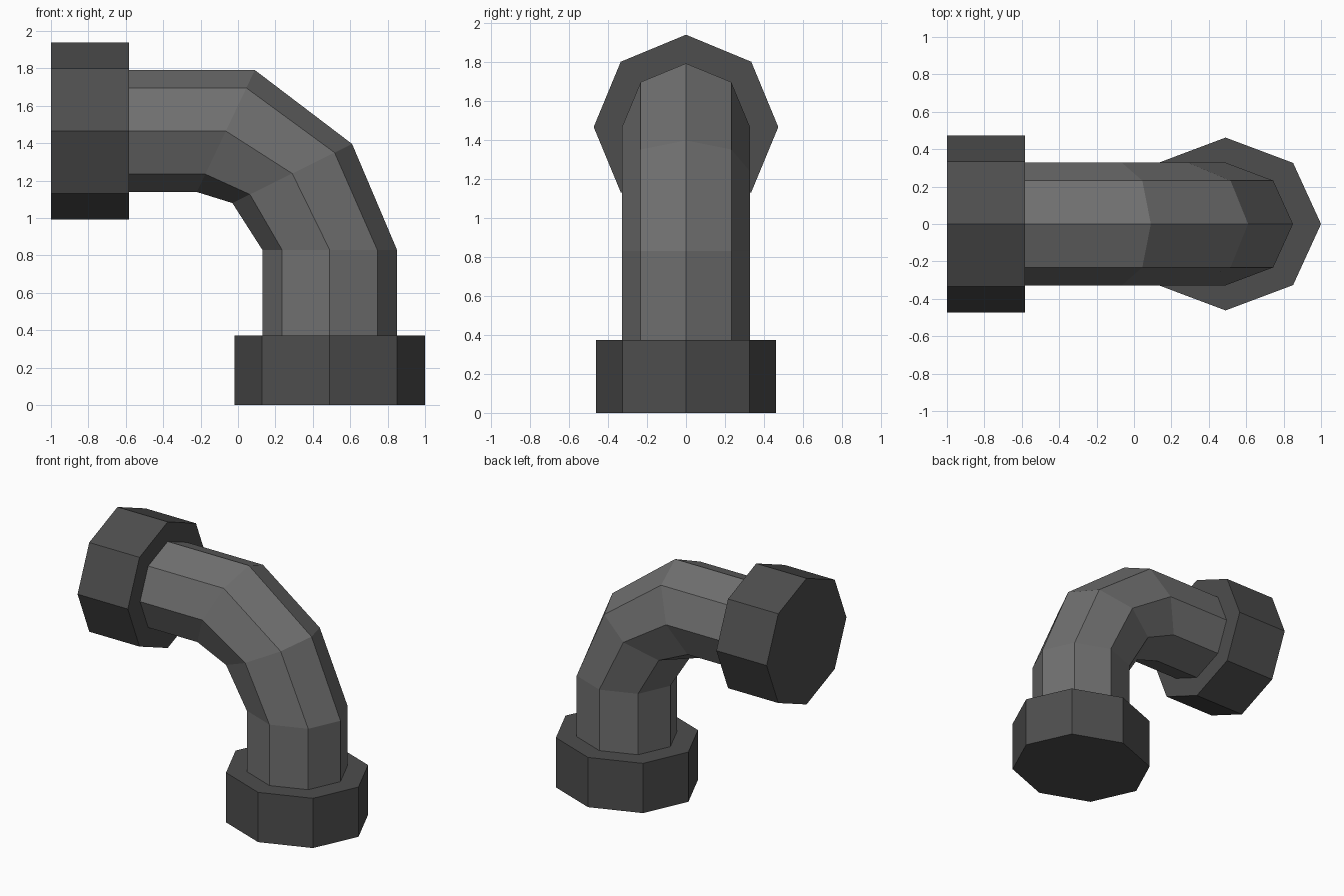
import bpy, bmesh
from math import cos, sin, pi

if "Cube" in bpy.data.objects:
    bpy.data.objects.remove(bpy.data.objects["Cube"])


def material(name, value):
    m = bpy.data.materials.new(name)
    m.diffuse_color = (value, value, value, 1)
    m.use_nodes = True
    m.node_tree.nodes["Principled BSDF"].inputs["Base Color"].default_value = m.diffuse_color
    return m


def sweep(name, rings, mat):
    """Octagonal tube; ring = centre (x, z), outward half-axis (x, z), half width in y."""
    bm = bmesh.new()
    loops = []
    for cx, cz, ax, az, ry in rings:
        loops.append([bm.verts.new((cx + ax * cos(i * pi / 4),
                                    ry * sin(i * pi / 4),
                                    cz + az * cos(i * pi / 4))) for i in range(8)])
    for a, b in zip(loops, loops[1:]):
        for i in range(8):
            j = (i + 1) % 8
            bm.faces.new((a[i], a[j], b[j], b[i]))
    bm.faces.new(loops[0])
    bm.faces.new(loops[-1])
    bmesh.ops.recalc_face_normals(bm, faces=bm.faces)
    mesh = bpy.data.meshes.new(name)
    bm.to_mesh(mesh)
    bm.free()
    mesh.materials.append(mat)
    obj = bpy.data.objects.new(name, mesh)
    bpy.context.collection.objects.link(obj)
    return obj


pipe_grey = material("pipe_grey", 0.16)
collar_grey = material("collar_grey", 0.075)

# Bent pipe from the lower collar up and round to the side collar
sweep("elbow_pipe", [
    (0.49, 0.36, 0.36, 0, 0.328),
    (0.49, 0.83, 0.36, 0, 0.328),
    (0.29, 1.238, 0.32, 0.158, 0.328),
    (-0.065, 1.465, 0.155, 0.326, 0.328),
    (-0.60, 1.465, 0, 0.326, 0.328),
], pipe_grey)

# Collars at both ends
sweep("lower_collar", [(0.49, z, 0.51, 0, 0.462) for z in (0, 0.373)], collar_grey)
sweep("side_collar", [(x, 1.465, 0, 0.473, 0.473) for x in (-1, -0.583)], collar_grey)
